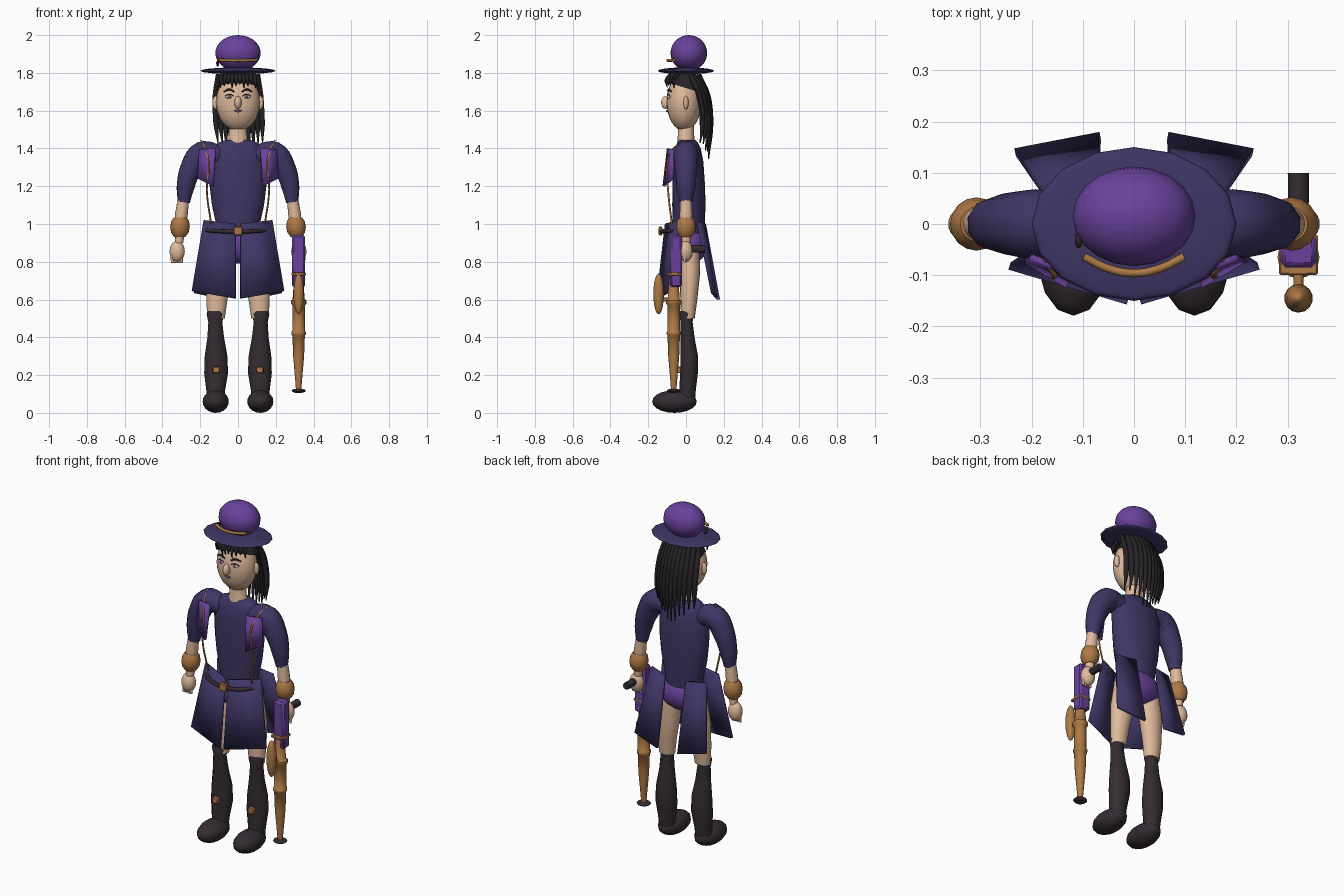
import bpy, bmesh, math
from mathutils import Vector

if "Cube" in bpy.data.objects:
    bpy.data.objects.remove(bpy.data.objects["Cube"])


def material(name, *rgb):
    m = bpy.data.materials.new(name)
    m.use_nodes = True
    m.diffuse_color = (*rgb, 1)
    m.node_tree.nodes["Principled BSDF"].inputs["Base Color"].default_value = (*rgb, 1)
    return m


NAVY = material("navy cloth", .05, .037, .13)
PURPLE = material("purple cloth", .14, .055, .33)
SKIN = material("skin", .74, .49, .33)
DARK = material("dark leather", .034, .025, .032)
HAIR = material("black hair", .02, .017, .02)
GOLD = material("brass", .42, .19, .06)
WHITE = material("eye white", .75, .7, .65)
LIPS = material("violet lips", .16, .09, .28)


def finish(ob, mat, angle=45):
    ob.data.materials.clear()
    ob.data.materials.append(mat)
    bpy.ops.object.select_all(action='DESELECT')
    ob.select_set(True)
    bpy.context.view_layer.objects.active = ob
    bpy.ops.object.shade_smooth_by_angle(angle=math.radians(angle))
    return ob


def mesh_object(name, bm):
    me = bpy.data.meshes.new(name)
    bm.to_mesh(me)
    bm.free()
    ob = bpy.data.objects.new(name, me)
    bpy.context.collection.objects.link(ob)
    return ob


def ball(name, loc, radii, mat, segs=18, rings=12):
    bpy.ops.mesh.primitive_uv_sphere_add(segments=segs, ring_count=rings, location=loc)
    ob = bpy.context.object
    ob.name = name
    ob.scale = radii
    return finish(ob, mat, 60)


def box(name, loc, size, mat, bevel=.004):
    bpy.ops.mesh.primitive_cube_add(size=1, location=loc)
    ob = bpy.context.object
    ob.name = name
    ob.scale = size
    bpy.ops.object.transform_apply(location=False, rotation=False, scale=True)
    b = ob.modifiers.new("soft edges", 'BEVEL')
    b.width = bevel
    return finish(ob, mat, 30)


def loft(name, rings, mat, segs=16):
    """Skin over level ellipses given as (x, y, z, rx, ry)."""
    bm = bmesh.new()
    loops = []
    for x, y, z, rx, ry in rings:
        turns = [2 * math.pi * i / segs for i in range(segs)]
        loops.append([bm.verts.new((x + rx * math.cos(t), y + ry * math.sin(t), z)) for t in turns])
    for a, b in zip(loops, loops[1:]):
        for i in range(segs):
            j = (i + 1) % segs
            bm.faces.new((a[i], a[j], b[j], b[i]))
    bm.faces.new(loops[0])
    bm.faces.new(loops[-1])
    bmesh.ops.recalc_face_normals(bm, faces=bm.faces)
    return finish(mesh_object(name, bm), mat, 50)


def tube(name, points, radii, mat, res=2):
    """Round tube along a smooth path with a radius at each point."""
    cu = bpy.data.curves.new(name, 'CURVE')
    cu.dimensions = '3D'
    cu.bevel_depth = 1
    cu.bevel_resolution = res
    cu.resolution_u = 5
    cu.use_fill_caps = True
    sp = cu.splines.new('BEZIER')
    sp.bezier_points.add(len(points) - 1)
    for bp, p, r in zip(sp.bezier_points, points, radii):
        bp.co = p
        bp.radius = r
        bp.handle_left_type = bp.handle_right_type = 'AUTO'
    ob = bpy.data.objects.new(name, cu)
    bpy.context.collection.objects.link(ob)
    bpy.ops.object.select_all(action='DESELECT')
    ob.select_set(True)
    bpy.context.view_layer.objects.active = ob
    bpy.ops.object.convert(target='MESH')
    return finish(bpy.context.object, mat, 60)


def panel(name, corners, thick, mat):
    bm = bmesh.new()
    bm.faces.new([bm.verts.new(c) for c in corners])
    ob = mesh_object(name, bm)
    s = ob.modifiers.new("thickness", 'SOLIDIFY')
    s.thickness = thick
    s.offset = 0
    return finish(ob, mat, 30)


# Torso, hips and neck
loft("torso", [(0, .015, .93, .11, .08), (0, .015, 1, .116, .085), (0, .015, 1.1, .138, .088),
               (0, .015, 1.2, .15, .086), (0, .012, 1.33, .155, .08), (0, .01, 1.4, .14, .068),
               (0, .008, 1.43, .105, .055), (0, .005, 1.445, .065, .045)], NAVY, 20)
ball("hips", (0, .02, .89), (.145, .095, .1), PURPLE)
loft("neck", [(0, 0, 1.41, .075, .05), (0, 0, 1.45, .05, .044), (0, 0, 1.55, .043, .042)], SKIN)

# Head and face
ball("head", (0, -.01, 1.645), (.116, .092, .152), SKIN, 24, 16)
ball("nose", (0, -.108, 1.643), (.019, .024, .034), SKIN, 12, 8)
tube("mouth", [(-.022, -.092, 1.603), (0, -.1, 1.597), (.022, -.092, 1.603)], [.003, .006, .003], LIPS)

# Hat
ball("hat_crown", (0, .015, 1.905), (.12, .097, .095), PURPLE, 20, 14)
ball("hat_brim", (0, 0, 1.811), (.2, .15, .018), NAVY, 16, 8)
tube("hat_band", [(-.098, -.064, 1.868), (-.05, -.087, 1.866), (0, -.096, 1.866),
                  (.05, -.087, 1.866), (.098, -.064, 1.868)], [.008] * 5, GOLD)
ball("hat_knot", (-.108, -.03, 1.85), (.008, .018, .018), DARK, 10, 6)

# Hair cap, trimmed along a plane that drops toward the back
bm = bmesh.new()
bmesh.ops.create_uvsphere(bm, u_segments=20, v_segments=14, radius=1)
for v in bm.verts:
    v.co = Vector((v.co.x * .121, v.co.y * .103 + .003, v.co.z * .14 + 1.67))
bmesh.ops.bisect_plane(bm, geom=bm.verts[:] + bm.edges[:] + bm.faces[:], plane_co=(0, 0, 1.72),
                       plane_no=(0, -.3, -1), clear_outer=True)
finish(mesh_object("hair_cap", bm), HAIR)

# Long back strands and short fringe
for i in range(11):
    t = i / 5 - 1
    y = .1 - .045 * t * t
    tip = 1.33 + .1 * abs(t) + .015 * (i % 2)
    tube("back_strand", [(.105 * t, y - .03, 1.79), (.118 * t, y + .015, 1.68),
                         (.122 * t + .006, y + .032, 1.53), (.118 * t + .012, y + .02, tip)],
         [.013, .017, .015, .003], HAIR, 1)
for i in range(10):
    t = (i - 4.5) / 4.5
    y = -.1 + .04 * t * t
    tube("fringe_strand", [(.085 * t, y + .02, 1.795), (.092 * t, y - .006, 1.76),
                           (.094 * t, y - .003, 1.72 + .01 * (i % 3))], [.01, .009, .002], HAIR, 1)

for s, side in ((1, "left"), (-1, "right")):
    # Face details
    ball(side + "_ear", (s * .118, 0, 1.642), (.018, .014, .036), SKIN, 12, 8)
    ball(side + "_eye", (s * .045, -.088, 1.674), (.021, .011, .011), WHITE, 12, 8)
    ball(side + "_iris", (s * .045, -.096, 1.674), (.008, .005, .008), LIPS, 10, 6)
    tube(side + "_eyelid", [(s * .022, -.096, 1.676), (s * .045, -.098, 1.687), (s * .069, -.085, 1.676)],
         [.002, .003, .002], HAIR, 1)
    tube(side + "_eyebrow", [(s * .02, -.095, 1.7), (s * .045, -.092, 1.712), (s * .075, -.076, 1.7)],
         [.004, .006, .003], HAIR, 1)

    # Arm
    tube(side + "_sleeve", [(s * .1, .005, 1.365), (s * .19, 0, 1.372), (s * .25, 0, 1.29),
                            (s * .277, 0, 1.2), (s * .287, 0, 1.115)],
         [.055, .068, .06, .05, .034], NAVY, 3)
    loft(side + "_forearm", [(s * .288, 0, 1.14, .03, .03), (s * .3, 0, 1.05, .034, .034),
                             (s * .312, 0, .9, .022, .024)], SKIN)
    loft(side + "_cuff", [(s * .305, 0, 1.035, .034, .034), (s * .306, 0, 1.015, .047, .047),
                          (s * .307, 0, .985, .052, .052), (s * .308, 0, .955, .047, .047),
                          (s * .309, 0, .932, .03, .03)], GOLD)
    ball(side + "_hand", (s * .322, 0, .855), (.041, .036, .056), SKIN)
    for k in range(4):
        x = s * (.3 + .016 * k)
        tube(side + "_finger", [(x, -.005, .84), (x, -.008, .795)], [.011, .007], SKIN, 1)

    # Leg and boot
    loft(side + "_thigh", [(s * .116, .01, .5, .046, .036), (s * .112, .015, .6, .056, .045),
                           (s * .098, .02, .74, .07, .055), (s * .085, .02, .9, .055, .05)], SKIN)
    loft(side + "_boot", [(s * .119, .003, .06, .045, .045), (s * .118, .008, .12, .05, .045),
                          (s * .116, .016, .21, .063, .048), (s * .116, .018, .3, .06, .047),
                          (s * .118, .008, .4, .044, .038), (s * .12, .003, .48, .037, .033),
                          (s * .12, .003, .525, .046, .038), (s * .12, .003, .54, .04, .034)], DARK, 14)
    ball(side + "_foot", (s * .118, -.061, .06), (.071, .118, .06), DARK, 14, 10)
    box(side + "_boot_buckle", (s * .116, -.036, .228), (.036, .03, .034), GOLD)

    # Coat tails, lapel and cord
    panel(side + "_front_tail", [(s * .012, -.105, 1.0), (s * .18, -.04, 1.02),
                                 (s * .243, -.082, .645), (s * .012, -.15, .605)], .015, NAVY)
    panel(side + "_back_tail", [(s * .07, .098, 1.0), (s * .18, .065, 1.01),
                                (s * .232, .14, .635), (s * .066, .172, .6)], .016, NAVY)
    panel(side + "_lapel", [(s * .12, -.095, 1.4), (s * .203, -.065, 1.395),
                            (s * .212, -.07, 1.24), (s * .13, -.118, 1.2)], .014, PURPLE)
    tube(side + "_cord", [(s * .195, 0, 1.442), (s * .17, -.075, 1.39), (s * .155, -.1, 1.32),
                          (s * .165, -.095, 1.18), (s * .142, -.075, 1.0)], [.005] * 5, GOLD, 1)

# Belt
tube("belt", [(-.165, -.06, .967), (-.09, -.115, .962), (0, -.13, .96), (.08, -.115, .962),
              (.145, -.06, .967)], [.011] * 5, DARK)
box("belt_buckle", (0, -.135, .963), (.046, .02, .046), GOLD)

# Long weapon hanging at the left hand
gx, gy = .321, -.065
box("weapon_body", (gx, -.053, .803), (.07, .064, .275), PURPLE, .01)
box("weapon_collar", (gx, -.06, .735), (.076, .08, .016), GOLD)
profile = [(.115, .014), (.16, .017), (.3, .029), (.41, .033), (.415, .038), (.428, .038), (.433, .033),
           (.57, .033), (.578, .041), (.595, .041), (.602, .032), (.7, .025), (.74, .02)]
loft("weapon_barrel", [(gx, gy, z, r, r) for z, r in profile], GOLD)
ball("weapon_muzzle", (gx, gy, .117), (.039, .037, .012), DARK, 14, 6)
ball("weapon_canister", (gx, -.145, .63), (.028, .028, .108), GOLD, 14, 10)
tube("weapon_peg", [(gx, -.145, .6), (gx, gy, .6)], [.01, .01], GOLD)
tube("weapon_grip", [(gx, -.03, .865), (gx, .04, .868), (gx, .1, .868)], [.018, .02, .021], DARK)
